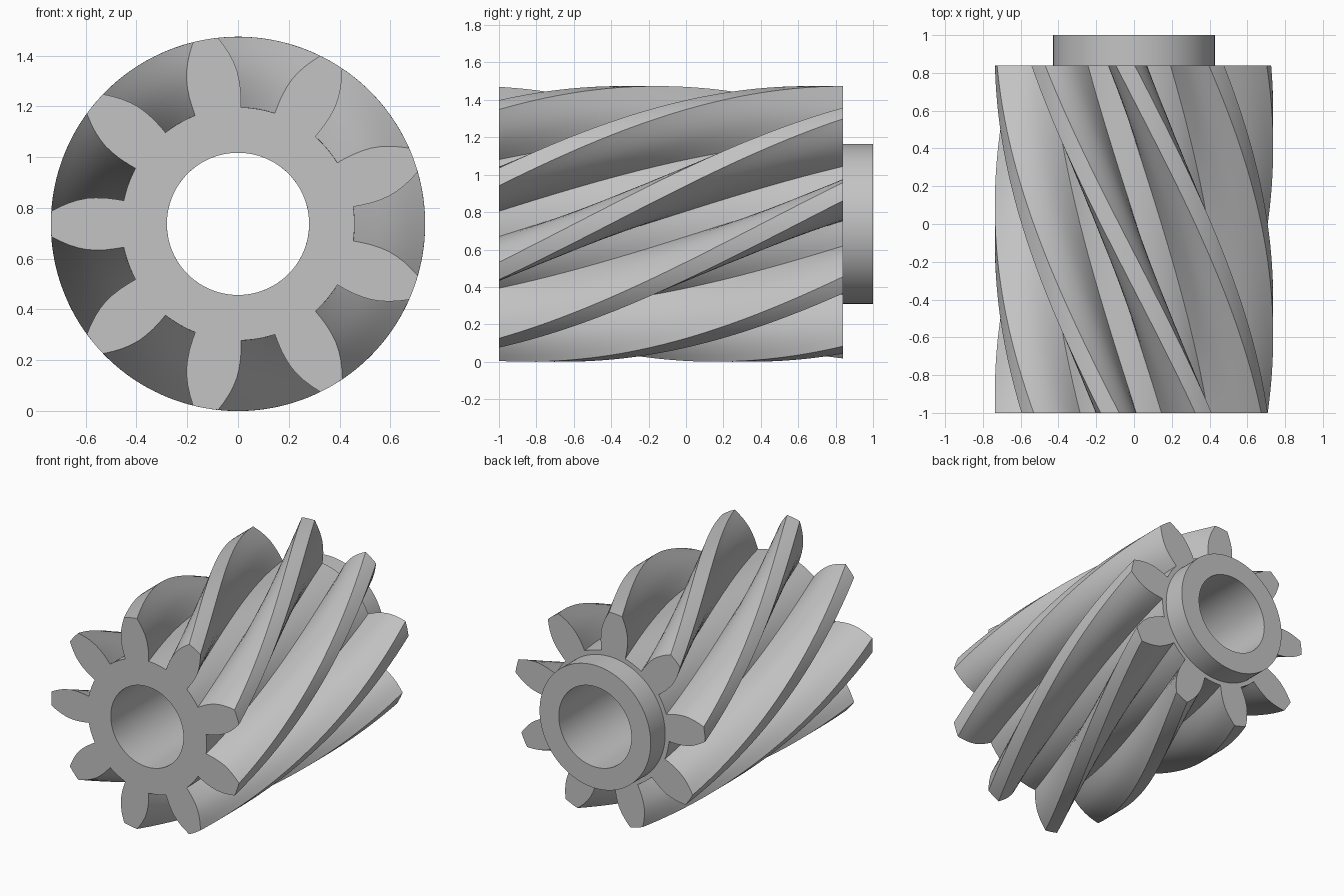
import bpy, bmesh
from math import atan2, cos, hypot, pi, radians, sin

cube = bpy.data.objects.get("Cube")
if cube:
    bpy.data.objects.remove(cube)

TEETH = 9
PITCH = 2 * pi / TEETH
TIP_R, ROOT_R, HUB_R, BORE_R = 0.737, 0.459, 0.428, 0.28
AXIS_Z = TIP_R
FRONT, SHOULDER, BACK = -1.0, 0.84, 1.0
TWIST = radians(40)  # per unit of length
STEPS = 56

steel = bpy.data.materials.new("plain grey")
steel.use_nodes = True
GREY = (0.55, 0.55, 0.55, 1)
steel.diffuse_color = GREY
steel.node_tree.nodes["Principled BSDF"].inputs["Base Color"].default_value = GREY


def place(radius, angle, y):
    return (radius * cos(angle), y, AXIS_Z + radius * sin(angle))


def bridge(bm, a, b):
    n = len(a)
    for i in range(n):
        j = (i + 1) % n
        bm.faces.new((a[i], a[j], b[j], b[i]))


def finish(bm, name):
    bmesh.ops.recalc_face_normals(bm, faces=bm.faces)
    mesh = bpy.data.meshes.new(name)
    bm.to_mesh(mesh)
    bm.free()
    mesh.materials.append(steel)
    obj = bpy.data.objects.new(name, mesh)
    bpy.context.collection.objects.link(obj)
    bpy.ops.object.select_all(action="DESELECT")
    obj.select_set(True)
    bpy.context.view_layer.objects.active = obj
    bpy.ops.object.shade_smooth_by_angle(angle=radians(28))
    return obj


# Tooth flank from root to tip: distance along the tooth, half width
flank = [(0.450, 0.092), (0.48, 0.097), (0.52, 0.102), (0.56, 0.103), (0.595, 0.101),
         (0.63, 0.094), (0.665, 0.083), (0.70, 0.068), (0.735, 0.050)]
side = [(hypot(d, w), atan2(w, d)) for d, w in flank]
tip_angle, root_angle = side[-1][1], side[0][1]

# One tooth and the gap after it, in polar form
tooth = [(r, -a) for r, a in side]
tooth += [(TIP_R, tip_angle * t) for t in (-0.5, 0, 0.5)]
tooth += [(r, a) for r, a in reversed(side)]
gap = PITCH - 2 * root_angle
tooth += [(ROOT_R, root_angle + gap * k / 5) for k in range(1, 5)]
profile = [(r, pi + a + k * PITCH) for k in range(TEETH) for r, a in tooth]

# Helical gear body with its bore
bm = bmesh.new()
outer, inner = [], []
for s in range(STEPS + 1):
    y = FRONT + (SHOULDER - FRONT) * s / STEPS
    turn = TWIST * (y - FRONT)
    outer.append([bm.verts.new(place(r, a + turn, y)) for r, a in profile])
    inner.append([bm.verts.new(place(BORE_R, a + turn, y)) for r, a in profile])
for s in range(STEPS):
    bridge(bm, outer[s], outer[s + 1])
    bridge(bm, inner[s + 1], inner[s])
bridge(bm, inner[0], outer[0])
bridge(bm, outer[-1], inner[-1])
finish(bm, "helical_gear_body")

# Hub collar on the back, with the bore running through
bm = bmesh.new()
SIDES = 96
loops = [[bm.verts.new(place(r, 2 * pi * i / SIDES, y)) for i in range(SIDES)]
         for r, y in ((HUB_R, SHOULDER), (HUB_R, BACK), (BORE_R, BACK), (BORE_R, SHOULDER))]
for a, b in zip(loops, loops[1:]):
    bridge(bm, a, b)
hub = finish(bm, "hub_collar")
# Open tube: make sure the faces point out of the material
if hub.data.polygons[SIDES].normal.y < 0:
    hub.data.flip_normals()
